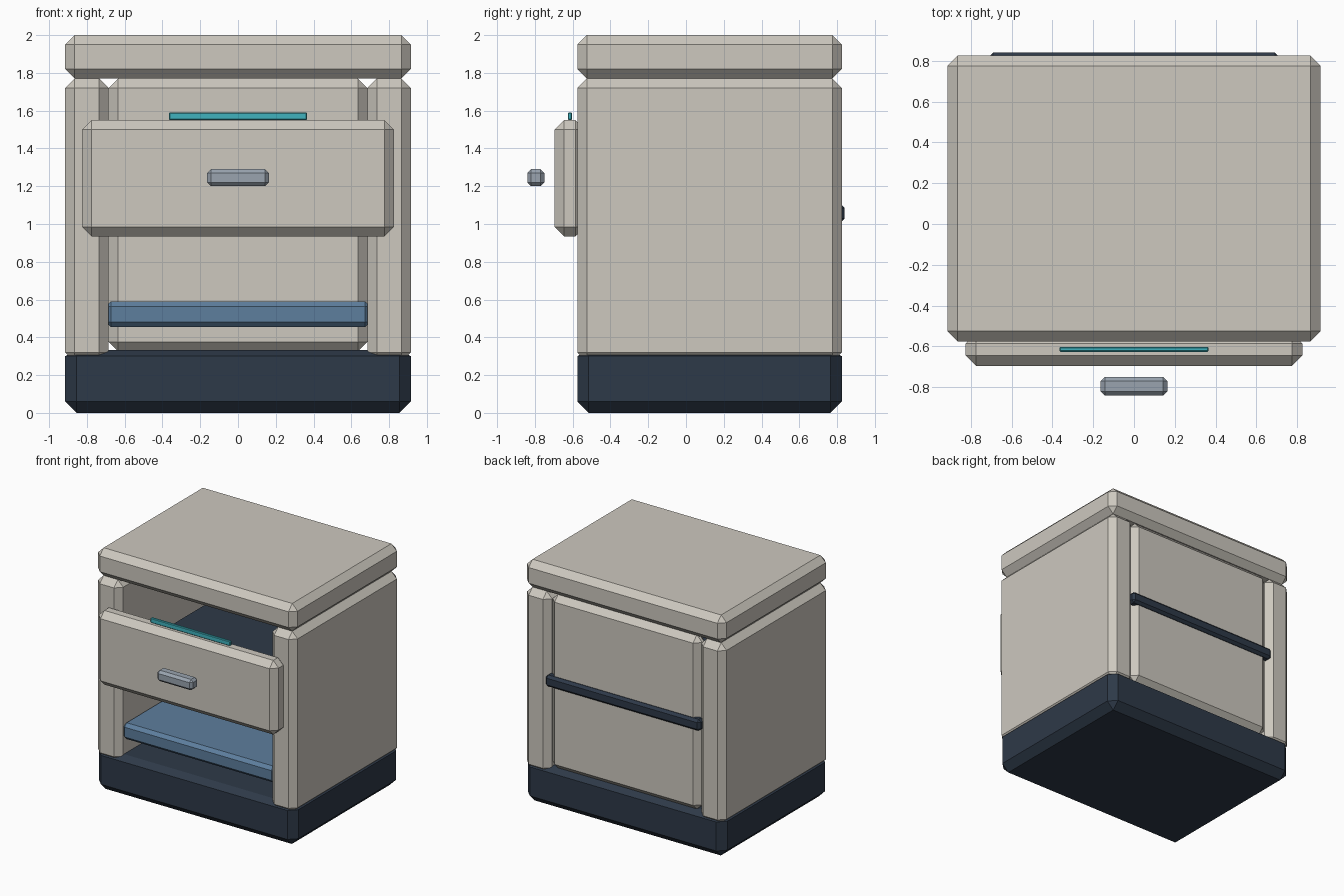
import bpy, bmesh

if "Cube" in bpy.data.objects:
    bpy.data.objects.remove(bpy.data.objects["Cube"])


def material(name, rgb):
    m = bpy.data.materials.new(name)
    m.diffuse_color = (*rgb, 1)
    m.use_nodes = True
    m.node_tree.nodes["Principled BSDF"].inputs["Base Color"].default_value = m.diffuse_color
    return m


CREAM = material("cream", (0.61, 0.58, 0.52))
NAVY = material("navy", (0.027, 0.041, 0.065))
BLUE = material("blue", (0.11, 0.21, 0.34))
TEAL = material("teal", (0.05, 0.45, 0.52))
STEEL = material("steel", (0.32, 0.37, 0.43))


def chamfered_box(name, x, y, z, chamfer, mat):
    """Box spanning the given (min, max) ranges with one-segment chamfered edges."""
    bm = bmesh.new()
    bmesh.ops.create_cube(bm, size=1)
    for v in bm.verts:
        v.co = [r[0] + (c + 0.5) * (r[1] - r[0]) for c, r in zip(v.co, (x, y, z))]
    bmesh.ops.bevel(bm, geom=bm.edges[:], offset=chamfer, segments=1,
                    affect='EDGES', profile=0.5)
    me = bpy.data.meshes.new(name)
    bm.to_mesh(me)
    bm.free()
    me.materials.append(mat)
    ob = bpy.data.objects.new(name, me)
    bpy.context.collection.objects.link(ob)
    return ob


DEPTH = (-0.575, 0.825)

# Carcass: plinth, sides, back and top
base = chamfered_box("base", (-0.915, 0.915), DEPTH, (0, 0.36), 0.06, NAVY)
for v in base.data.vertices:  # flatter chamfer around the plinth top
    if v.co.z > 0.35:
        v.co.z = 0.333
for side, x in (("left", (-0.915, -0.685)), ("right", (0.685, 0.915))):
    chamfered_box(side + "_side_panel", x, DEPTH, (0.27, 1.77), 0.05, CREAM)
chamfered_box("back_panel", (-0.685, 0.685), (0.69, 0.815), (0.325, 1.77), 0.05, CREAM)
chamfered_box("top_slab", (-0.915, 0.915), DEPTH, (1.77, 2.0), 0.05, CREAM)
chamfered_box("back_rail", (-0.71, 0.71), (0.76, 0.84), (1.01, 1.105), 0.02, NAVY)

# Open shelf
chamfered_box("shelf", (-0.70, 0.70), (-0.525, 0.71), (0.455, 0.59), 0.027, BLUE)

# Drawer
chamfered_box("drawer_tray", (-0.65, 0.65), (-0.56, 0.65), (1.0, 1.21), 0.02, NAVY)
chamfered_box("drawer_front", (-0.825, 0.825), (-0.695, -0.535), (0.935, 1.55), 0.05, CREAM)
chamfered_box("drawer_accent_strip", (-0.366, 0.366), (-0.626, -0.603), (1.55, 1.59), 0.005, TEAL)
chamfered_box("drawer_handle", (-0.163, 0.163), (-0.84, -0.75), (1.2, 1.29), 0.02, STEEL)
